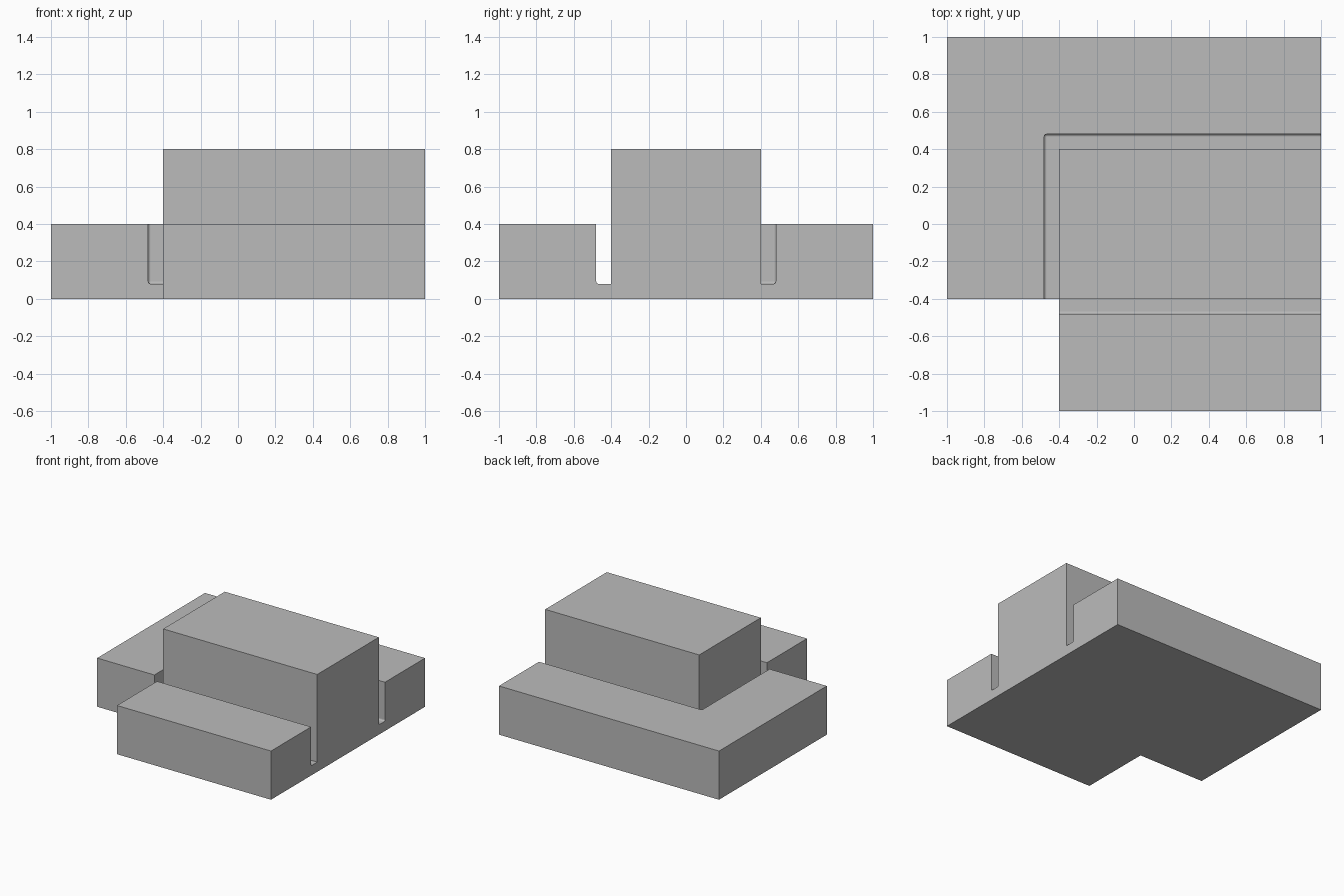
import bpy
import bmesh

cube = bpy.data.objects.get("Cube")
if cube:
    bpy.data.objects.remove(cube, do_unlink=True)

# Main dimensions
CORE, END = 0.4, 1.0
WING, GAP = 0.6, 0.08
FLOOR, LOW, HIGH = 0.08, 0.4, 0.8
ROUND = 0.012

grey = bpy.data.materials.new("plain grey")
grey.use_nodes = True
colour = (0.5, 0.5, 0.5, 1)
grey.diffuse_color = colour
grey.node_tree.nodes["Principled BSDF"].inputs["Base Color"].default_value = colour

bm = bmesh.new()

# Section from the core's top edge, through the slot and over the low wing
section = [(0, HIGH), (0, FLOOR), (GAP, FLOOR), (GAP, LOW),
           (WING, LOW), (WING, 0), (0, 0)]


def sweep(stations):
    """Sweep the section along core corners, each with its outward direction."""
    rows = [[bm.verts.new((x + dx * d, y + dy * d, z)) for d, z in section]
            for x, y, dx, dy in stations]
    for a, b in zip(rows, rows[1:]):
        for i in range(len(section) - 1):
            bm.faces.new((a[i], a[i + 1], b[i + 1], b[i]))
    for row in (rows[0], rows[-1]):
        bm.faces.new(row[1:])
    return rows


# L-shaped rear wing and straight front wing
rear = sweep([(END, CORE, 0, 1), (-CORE, CORE, -1, 1), (-CORE, -CORE, -1, 0)])
front = sweep([(-CORE, -CORE, 0, -1), (END, -CORE, 0, -1)])

# Tall core: top, underside and open end
for i in (0, -1):
    bm.faces.new((rear[0][i], rear[1][i], front[0][i], front[1][i]))
bm.faces.new((rear[0][0], rear[0][1], rear[0][-1],
              front[1][-1], front[1][1], front[1][0]))
bmesh.ops.remove_doubles(bm, verts=bm.verts[:], dist=0.0001)


def near(a, b):
    return abs(a - b) < 0.001


# Small rounding along the outer side of the slots
def slot_foot(v):
    on_core = near(abs(v.co.y), CORE) and v.co.x > -CORE - 0.001
    on_core = on_core or (near(v.co.x, -CORE) and abs(v.co.y) < CORE + 0.001)
    return near(v.co.z, FLOOR) and not on_core


def slot_corner(v):
    return near(v.co.x, -CORE - GAP) and near(v.co.y, CORE + GAP)


edges = [e for e in bm.edges
         if all(map(slot_foot, e.verts)) or all(map(slot_corner, e.verts))]
bmesh.ops.bevel(bm, geom=edges, offset=ROUND, segments=3, profile=0.5,
                affect='EDGES')
bmesh.ops.recalc_face_normals(bm, faces=bm.faces[:])

mesh = bpy.data.meshes.new("slotted_block")
bm.to_mesh(mesh)
bm.free()
mesh.materials.append(grey)
block = bpy.data.objects.new("slotted_block", mesh)
bpy.context.collection.objects.link(block)
